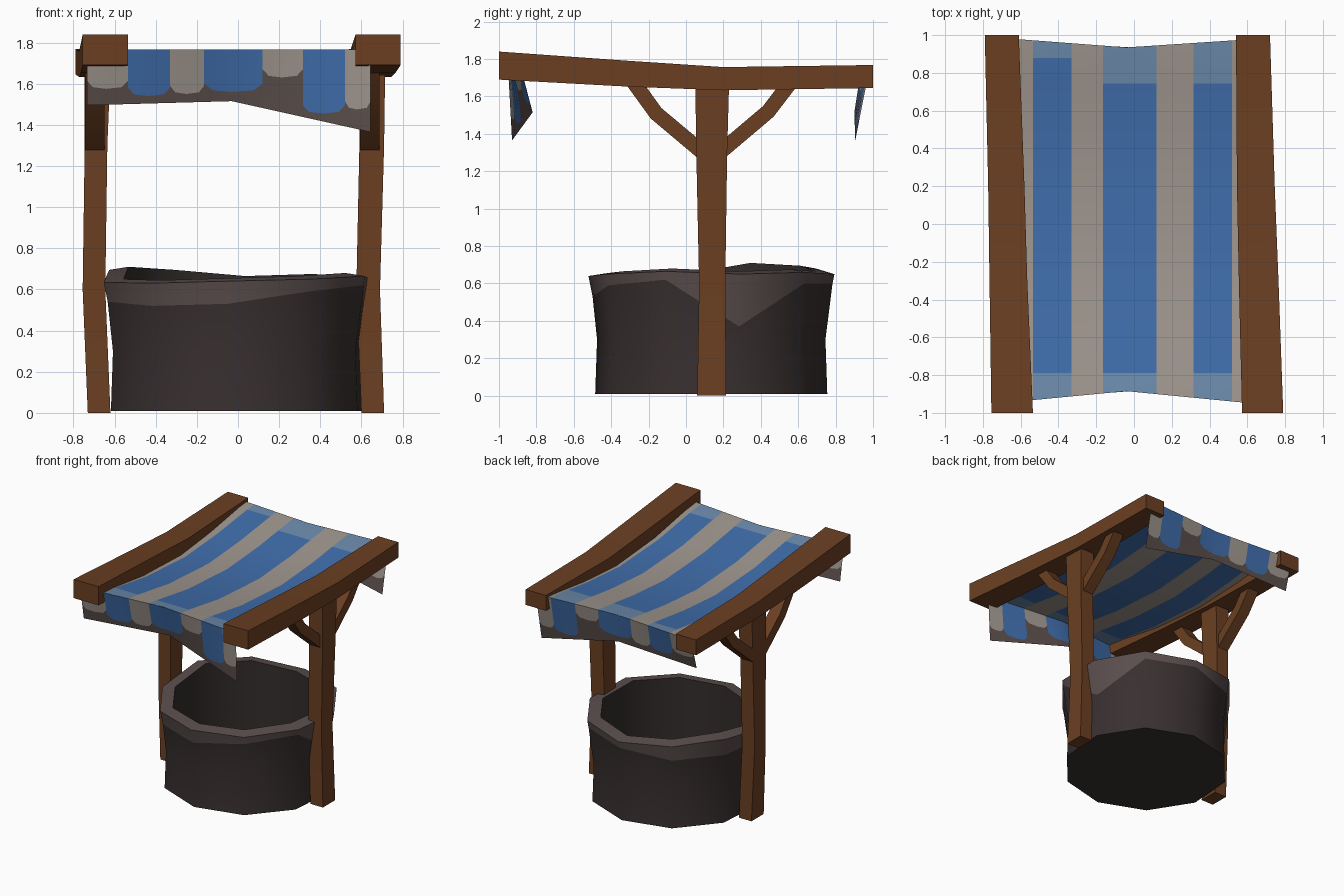
import bpy, bmesh, math
from mathutils import Vector

if "Cube" in bpy.data.objects:
    bpy.data.objects.remove(bpy.data.objects["Cube"])


def material(name, r, g, b):
    lin = [((c / 255 + 0.055) / 1.055) ** 2.4 for c in (r, g, b)]
    m = bpy.data.materials.new(name)
    m.diffuse_color = (*lin, 1)
    m.use_nodes = True
    m.node_tree.nodes["Principled BSDF"].inputs["Base Color"].default_value = m.diffuse_color
    return m


WOOD = material("brown wood", 107, 63, 34)
STONE = material("dark stone", 57, 48, 48)
RIM = material("worn stone", 90, 78, 77)
INSIDE = material("inner stone", 50, 44, 43)
BLUE = material("blue cloth", 64, 110, 172)
PALE = material("faded blue cloth", 108, 139, 172)
GREY = material("grey cloth", 160, 151, 143)
HEM = material("dirty hem", 92, 80, 77)


def finish(name, bm, mats, fix=True):
    if fix:
        bmesh.ops.recalc_face_normals(bm, faces=bm.faces[:])
    me = bpy.data.meshes.new(name)
    bm.to_mesh(me)
    bm.free()
    for m in mats:
        me.materials.append(m)
    ob = bpy.data.objects.new(name, me)
    bpy.context.collection.objects.link(ob)
    return ob


def loft(name, rings, mats, mat_ids=None):
    """Join rings of points with quads and cap both ends."""
    bm = bmesh.new()
    rows = [[bm.verts.new(p) for p in r] for r in rings]
    n = len(rows[0])
    for k in range(len(rows) - 1):
        for i in range(n):
            j = (i + 1) % n
            f = bm.faces.new((rows[k][i], rows[k][j], rows[k + 1][j], rows[k + 1][i]))
            f.material_index = mat_ids[k] if mat_ids else 0
    bm.faces.new(rows[0][::-1])
    f = bm.faces.new(rows[-1])
    f.material_index = mat_ids[-1] if mat_ids else 0
    return finish(name, bm, mats)


def interp(x, pts):
    if x <= pts[0][0]:
        return pts[0][1]
    for (a, fa), (b, fb) in zip(pts, pts[1:]):
        if x <= b:
            return fa + (fb - fa) * (x - a) / (b - a)
    return pts[-1][1]


# Stone well ring: outer wall, worn band, rim, inner wall
N = 10
BAND = [0.59, 0.62, 0.37, 0.60, 0.60, 0.56, 0.56, 0.54, 0.52, 0.53]
TOP = [0.665, 0.68, 0.665, 0.675, 0.665, 0.695, 0.71, 0.65, 0.645, 0.655]
WALL = [(0.01, 0.622), (0.3, 0.612), (0.45, 0.62), (0.65, 0.66)]


def well_ring(radius, height):
    pts = []
    for i in range(N):
        a = math.radians(-58 + 36 * i)
        z = height(i)
        r = radius if radius else interp(z, WALL)
        pts.append((1.015 * r * math.cos(a) - 0.005, 0.135 + r * math.sin(a), z))
    return pts


loft("well_wall", [
    well_ring(None, lambda i: 0.01),
    well_ring(None, lambda i: 0.3),
    well_ring(None, lambda i: BAND[i]),
    well_ring(None, lambda i: TOP[i] - 0.015),
    well_ring(0.56, lambda i: TOP[i]),
    well_ring(0.55, lambda i: 0.03),
], [STONE, RIM, INSIDE], [0, 0, 1, 1, 2, 2])


# Posts: (z, x0, x1, y0, y1)
def post(name, stations):
    loft(name, [[(x0, y0, z), (x1, y0, z), (x1, y1, z), (x0, y1, z)]
                for z, x0, x1, y0, y1 in stations], [WOOD])


post("left_post", [(0, -0.73, -0.62, 0.06, 0.215), (0.6, -0.755, -0.645, 0.07, 0.21),
                   (1.3, -0.745, -0.635, 0.055, 0.22), (1.66, -0.745, -0.62, 0.05, 0.23)])
post("right_post", [(0, 0.60, 0.71, 0.06, 0.215), (0.6, 0.575, 0.69, 0.07, 0.21),
                    (1.3, 0.59, 0.71, 0.055, 0.22), (1.66, 0.595, 0.715, 0.05, 0.23)])


# Roof beams: (y, x0, x1, z0, z1)
def beam(name, stations):
    loft(name, [[(x0, y, z0), (x1, y, z0), (x1, y, z1), (x0, y, z1)]
                for y, x0, x1, z0, z1 in stations], [WOOD])


beam("left_beam", [(-1, -0.755, -0.535, 1.69, 1.84), (-0.3, -0.765, -0.565, 1.652, 1.79),
                   (0.2, -0.772, -0.58, 1.633, 1.757), (1, -0.79, -0.61, 1.645, 1.768)])
beam("right_beam", [(-1, 0.572, 0.79, 1.69, 1.84), (-0.3, 0.555, 0.765, 1.652, 1.79),
                    (0.2, 0.545, 0.745, 1.633, 1.757), (1, 0.54, 0.72, 1.645, 1.768)])


# Bent braces between posts and beams
def brace(name, x, path):
    rings = []
    for k, (y, z) in enumerate(path):
        a, b = path[max(k - 1, 0)], path[min(k + 1, len(path) - 1)]
        d = Vector((b[0] - a[0], b[1] - a[1])).normalized() * 0.04
        w = 0.047
        rings.append([(x - w, y - d.y, z + d.x), (x + w, y - d.y, z + d.x),
                      (x + w, y + d.y, z - d.x), (x - w, y + d.y, z - d.x)])
    loft(name, rings, [WOOD])


for side, x in (("left", -0.697), ("right", 0.64)):
    brace(side + "_front_brace", x, [(0.09, 1.30), (-0.16, 1.51), (-0.29, 1.69)])
    brace(side + "_back_brace", x, [(0.18, 1.30), (0.44, 1.52), (0.57, 1.69)])

# Striped cloth: stripe edges shared by the roof and both flaps
XS = [-0.71, -0.535, -0.33, -0.165, 0.12, 0.315, 0.52, 0.645]
CLOTH = [GREY, BLUE, PALE, HEM]


def front_y(x):
    return interp(x, [(-0.7, -0.948), (-0.04, -0.885), (0.645, -0.952)])


def back_y(x):
    return interp(x, [(-0.7, 0.985), (-0.04, 0.935), (0.645, 0.98)])


def roof_z(y):
    return interp(y, [(-0.88, 1.765), (-0.4, 1.69), (0.1, 1.66), (0.5, 1.69), (0.93, 1.745)])


# Sagging cloth roof
bm = bmesh.new()
cols = XS[:4] + [-0.04] + XS[4:]
rows = []
for x in cols:
    ys = [front_y(x), -0.79, -0.4, 0.1, 0.5, 0.745, 0.88, back_y(x)]
    rows.append([bm.verts.new((x, y, roof_z(y))) for y in ys])
for i in range(len(cols) - 1):
    stripe = sum(1 for e in XS if e <= cols[i] + 1e-6) - 1
    last_blue = 5 if stripe == 1 else 4
    for k in range(7):
        f = bm.faces.new((rows[i][k], rows[i + 1][k], rows[i + 1][k + 1], rows[i][k + 1]))
        if stripe % 2:
            f.material_index = 1 if 1 <= k <= last_blue else 2
finish("cloth_roof", bm, CLOTH, False)

# Hanging flaps: striped scallops above a dirty hem
SCALLOP = [1.575, 1.54, 1.55, 1.56, 1.63, 1.455, 1.475]
BOTTOM = [(-0.735, 1.495), (-0.03, 1.515), (0.645, 1.365)]


def flap(name, top_y, low_y, flip):
    bm = bmesh.new()
    edges = [-0.735] + XS[1:]

    def point(x, z):
        zt, zb = roof_z(top_y(x)), interp(x, BOTTOM)
        t = (zt - z) / (zt - zb)
        return bm.verts.new((x, top_y(x) * (1 - t) + interp(x, low_y) * t, z))

    for s in range(7):
        x0, x1 = edges[s], edges[s + 1]
        steps = [x0 + (x1 - x0) * t for t in (0, 0.15, 0.474, 0.85, 1)]
        lift = (0.04, 0.008, 0, 0.008, 0.04)
        for q in range(4):
            a, b = steps[q], steps[q + 1]
            za = max(SCALLOP[s] + lift[q], interp(a, BOTTOM) + 0.01)
            zb = max(SCALLOP[s] + lift[q + 1], interp(b, BOTTOM) + 0.01)
            ta, tb = point(a, roof_z(top_y(a))), point(b, roof_z(top_y(b)))
            ma, mb = point(a, za), point(b, zb)
            la, lb = point(a, interp(a, BOTTOM)), point(b, interp(b, BOTTOM))
            for quad, mat in (((ma, mb, tb, ta), s % 2), ((la, lb, mb, ma), 3)):
                f = bm.faces.new(quad[::-1] if flip else quad)
                f.material_index = mat
    bmesh.ops.remove_doubles(bm, verts=bm.verts[:], dist=0.0005)
    finish(name, bm, CLOTH, False)


flap("front_flap", front_y, [(-0.735, -0.90), (-0.03, -0.82), (0.645, -0.93)], False)
flap("back_flap", back_y, [(-0.735, 0.915), (-0.03, 0.90), (0.645, 0.905)], True)

# Smooth shading: wood fully soft, stone and cloth keep sharp corners
for ob in bpy.data.objects:
    ob.select_set(True)
    bpy.context.view_layer.objects.active = ob
bpy.ops.object.shade_smooth_by_angle(angle=math.radians(42))
for ob in bpy.data.objects:
    wood = "post" in ob.name or "beam" in ob.name or "brace" in ob.name
    ob.select_set(wood)
    if wood:
        bpy.context.view_layer.objects.active = ob
bpy.ops.object.shade_smooth()
